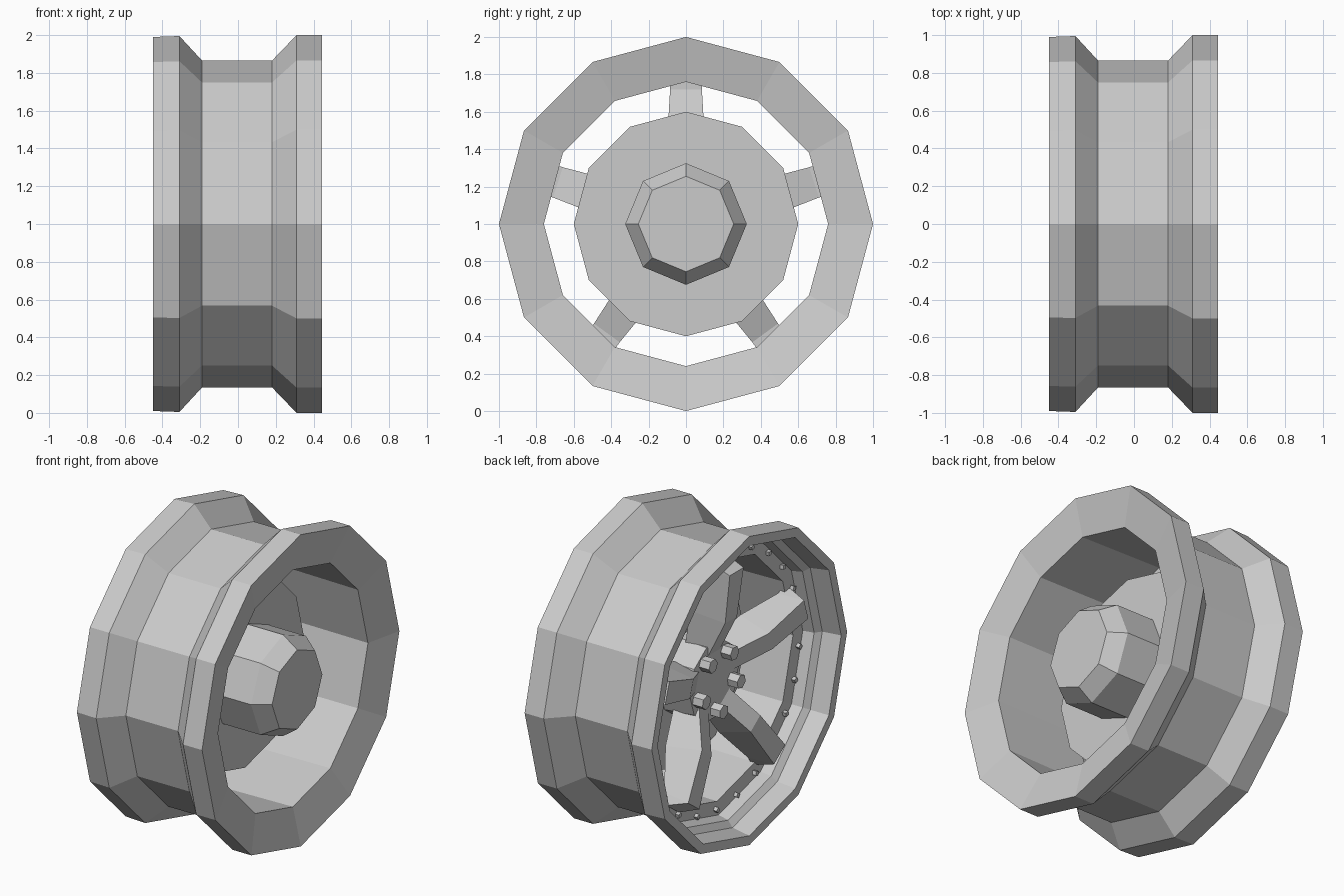
import bpy, bmesh
from math import sin, cos, pi, radians

if "Cube" in bpy.data.objects:
    bpy.data.objects.remove(bpy.data.objects["Cube"])


def finish(bm, name):
    bmesh.ops.recalc_face_normals(bm, faces=bm.faces)
    me = bpy.data.meshes.new(name)
    bm.to_mesh(me)
    bm.free()
    ob = bpy.data.objects.new(name, me)
    bpy.context.collection.objects.link(ob)
    return ob


def polar(x, r, a, side=0.0):
    """Point at angle a around the axle (x axis, height 1), shifted sideways."""
    return (x, r * cos(a) - side * sin(a), 1 + r * sin(a) + side * cos(a))


def lathe(name, profile, n, closed=False):
    """Turn an (x, radius) profile around the axle with n flat sides."""
    bm = bmesh.new()
    rings = [[bm.verts.new(polar(x, r, 2 * pi * i / n)) for i in range(n)]
             for x, r in profile]
    pairs = list(zip(rings, rings[1:]))
    if closed:
        pairs.append((rings[-1], rings[0]))
    else:
        bm.faces.new(rings[0])
        bm.faces.new(rings[-1])
    for a, b in pairs:
        for i in range(n):
            j = (i + 1) % n
            bm.faces.new((a[i], a[j], b[j], b[i]))
    return finish(bm, name)


def studs(name, count, start, radius, x0, x1, size, sides):
    """Ring of small prisms pointing along the axle."""
    bm = bmesh.new()
    for k in range(count):
        a = start + 2 * pi * k / count
        c = polar(0, radius, a)
        ends = []
        for x in (x0, x1):
            ends.append([bm.verts.new((x, c[1] + size * cos(a + 2 * pi * i / sides),
                                       c[2] + size * sin(a + 2 * pi * i / sides)))
                         for i in range(sides)])
        for e in ends:
            bm.faces.new(e)
        for i in range(sides):
            j = (i + 1) % sides
            bm.faces.new((ends[0][i], ends[0][j], ends[1][j], ends[1][i]))
    return finish(bm, name)


# Rim: outer well, right lip, straight inner barrel, stepped left flange
lathe("rim", [
    (-0.45, 0.99), (-0.31, 0.995), (-0.19, 0.865), (0.18, 0.865),
    (0.31, 1.0), (0.445, 1.0), (0.39, 0.76), (-0.22, 0.77),
    (-0.23, 0.855), (-0.30, 0.87), (-0.33, 0.91), (-0.45, 0.93)], 12, closed=True)

# Brake disc and axle hub
lathe("brake_disc", [(0.0, 0.60), (0.05, 0.60)], 12)
lathe("axle_hub", [(0.04, 0.325), (0.32, 0.325), (0.42, 0.255)], 8)
lathe("wheel_centre", [(-0.20, 0.25), (0.01, 0.27)], 10)

# Five bent spokes: (radius, x, half width), outer face then inner face
outer = [(0.18, -0.20, 0.06), (0.42, -0.32, 0.06), (0.74, -0.36, 0.07), (0.79, -0.23, 0.08)]
inner = [(0.18, -0.05, 0.09), (0.46, -0.10, 0.10), (0.72, -0.19, 0.085), (0.77, -0.19, 0.085)]
bm = bmesh.new()
for k in range(5):
    a = radians(90 + 72 * k)
    loops = []
    for (r0, x0, w0), (r1, x1, w1) in zip(outer, inner):
        loops.append([bm.verts.new(polar(x, r, a, s)) for x, r, s in
                      ((x0, r0, -w0), (x0, r0, w0), (x1, r1, w1), (x1, r1, -w1))])
    for p, q in zip(loops, loops[1:]):
        for i in range(4):
            j = (i + 1) % 4
            bm.faces.new((p[i], p[j], q[j], q[i]))
    bm.faces.new(loops[0])
    bm.faces.new(loops[-1])
finish(bm, "spokes")

# Lug nuts and small flange bolts
studs("lug_nuts", 5, radians(54), 0.185, -0.27, -0.18, 0.045, 6)
studs("flange_bolts", 25, radians(185.6), 0.81, -0.25, -0.21, 0.018, 4)
